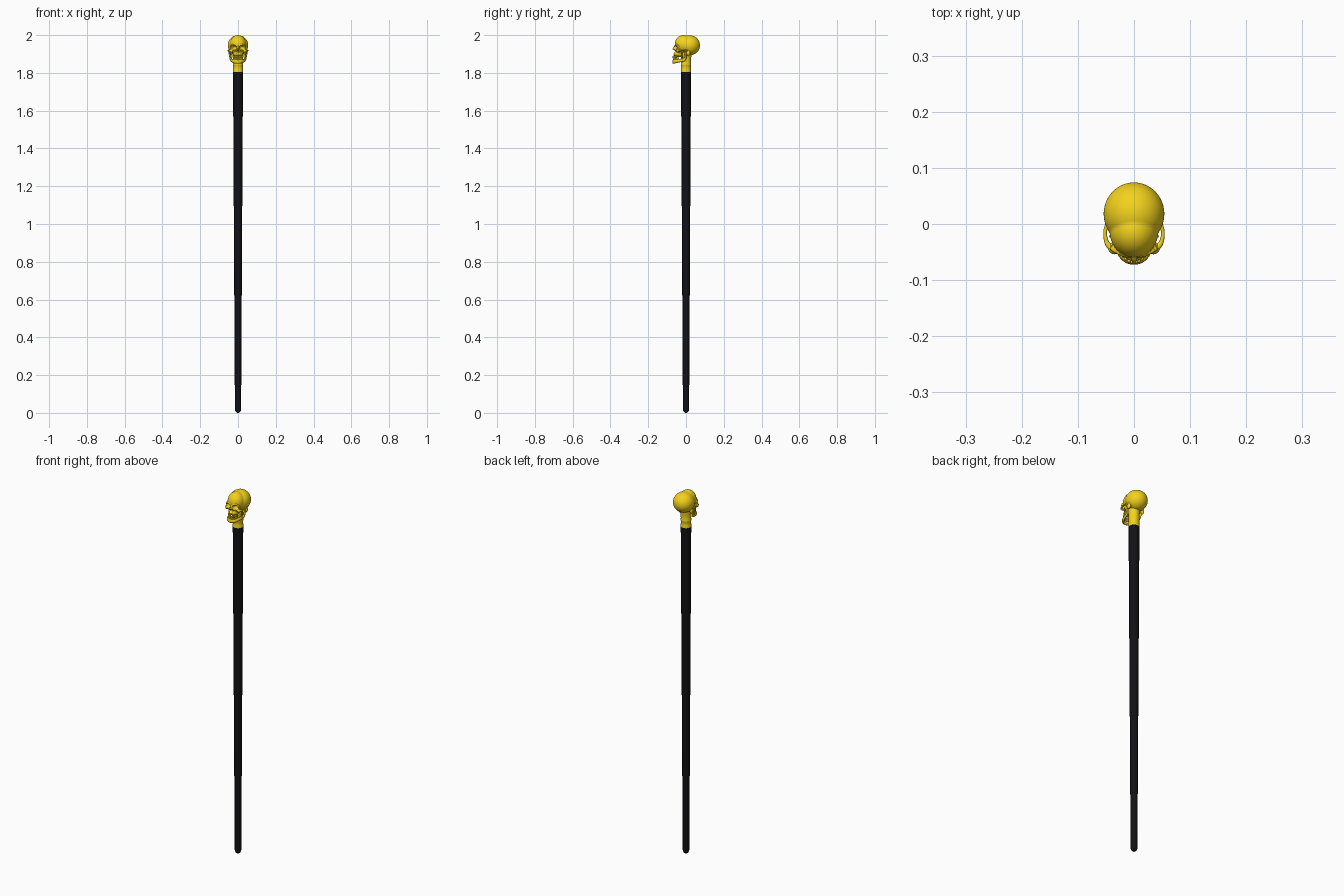
import bpy, bmesh, math
from mathutils import Matrix

if "Cube" in bpy.data.objects:
    bpy.data.objects.remove(bpy.data.objects["Cube"])


def material(name, color):
    m = bpy.data.materials.new(name)
    m.diffuse_color = color
    m.use_nodes = True
    m.node_tree.nodes["Principled BSDF"].inputs["Base Color"].default_value = m.diffuse_color
    return m


gold = material("gold", (0.9, 0.65, 0.012, 1))
black = material("black", (0.006, 0.006, 0.007, 1))


def finish(bm, name, mat, angle=180):
    """Turn a bmesh into an object, smooth but sharp above the angle."""
    bm.normal_update()
    for f in bm.faces:
        f.smooth = True
    for e in bm.edges:
        if len(e.link_faces) == 2:
            e.smooth = e.calc_face_angle(0) < math.radians(angle)
    me = bpy.data.meshes.new(name)
    bm.to_mesh(me)
    bm.free()
    me.materials.append(mat)
    ob = bpy.data.objects.new(name, me)
    bpy.context.collection.objects.link(ob)
    return ob


def lathe(name, profile, mat, seg=32):
    bm = bmesh.new()
    rings = []
    for r, z in profile:
        rings.append([bm.verts.new((r * math.cos(2 * math.pi * i / seg),
                                    r * math.sin(2 * math.pi * i / seg), z))
                      for i in range(seg)])
    for a, b in zip(rings, rings[1:]):
        for i in range(seg):
            j = (i + 1) % seg
            bm.faces.new((a[i], a[j], b[j], b[i]))
    bm.faces.new(rings[0][::-1])
    bm.faces.new(rings[-1])
    return finish(bm, name, mat, 35)


def rod(name, paths, stretch=1.0):
    """Smooth rods through points (x, y, z, radius), stretched in z."""
    cu = bpy.data.curves.new(name, 'CURVE')
    cu.dimensions = '3D'
    cu.bevel_depth, cu.bevel_resolution, cu.use_fill_caps = 1.0, 4, True
    for pts in paths:
        sp = cu.splines.new('NURBS')
        sp.points.add(len(pts) - 1)
        for p, (x, y, z, r) in zip(sp.points, pts):
            p.co = (x, y, z / stretch, 1)
            p.radius = r
        sp.order_u, sp.use_endpoint_u, sp.resolution_u = 3, True, 8
    cu.materials.append(gold)
    ob = bpy.data.objects.new(name, cu)
    ob.scale.z = stretch
    bpy.context.collection.objects.link(ob)


def flip(pts):
    return [(-p[0], *p[1:]) for p in pts]


# tapered shaft with rounded tip
tip = [(0.0165 * math.sin(t * math.pi / 12), 0.02 - 0.02 * math.cos(t * math.pi / 12))
       for t in range(1, 7)]
lathe("shaft", tip + [(0.0265, 1.81)], black)

# gold neck socket
lathe("neck", [(0.0272, 1.806), (0.0272, 1.815), (0.0262, 1.818), (0.0258, 1.838),
               (0.0272, 1.841), (0.0272, 1.846), (0.026, 1.849), (0.027, 1.875),
               (0.03, 1.91)], gold)

# skull masses as ellipsoids (centre, radii), given for the +x half only
C = (0, 0, 1.935)
masses = [((0, 0.018, 1.946), (0.054, 0.056, 0.053)),         # braincase
          ((0, -0.014, 1.951), (0.043, 0.0455, 0.0485)),      # forehead
          ((0, -0.036, 1.901), (0.026, 0.03, 0.018)),         # upper jaw
          ((0, -0.03, 1.918), (0.034, 0.027, 0.024)),         # mid face
          ((0, -0.056, 1.931), (0.006, 0.012, 0.014)),        # nose bridge
          ((0, -0.063, 1.926), (0.0045, 0.008, 0.006)),
          ((0.035, -0.043, 1.917), (0.011, 0.011, 0.009)),    # cheekbone
          ((0.042, 0.012, 1.905), (0.008, 0.01, 0.016))]      # bone behind ear
for i in range(14):                                           # eye rim
    a = 2 * math.pi * i / 14
    x = 0.0215 + 0.0165 * math.cos(a)
    masses.append(((x, -0.056 + 9 * x * x, 1.934 + 0.0145 * math.sin(a)),
                   (0.0055, 0.0055, 0.005)))
hollows = [((0.0215, -0.06, 1.934), (0.0145, 0.026, 0.0122)),  # eye socket
           ((0.0035, -0.066, 1.911), (0.0052, 0.017, 0.0085))]  # nose opening


def ray_hit(d, shape):
    """Entry and exit distance of a ray from C through an ellipsoid."""
    c, r = shape
    o = [(C[i] - c[i]) / r[i] for i in range(3)]
    v = [d[i] / r[i] for i in range(3)]
    a = v[0] * v[0] + v[1] * v[1] + v[2] * v[2]
    b = o[0] * v[0] + o[1] * v[1] + o[2] * v[2]
    k = b * b - a * (o[0] * o[0] + o[1] * o[1] + o[2] * o[2] - 1)
    if k < 0:
        return None
    k = math.sqrt(k)
    return (-b - k) / a, (-b + k) / a


# skull: a ball whose points are pushed out to the masses and into the hollows
bm = bmesh.new()
bmesh.ops.create_icosphere(bm, subdivisions=7, radius=1)
K = 0.003
for v in bm.verts:
    n = v.co.normalized()
    d = (abs(n.x), n.y, n.z)
    t = 0.0
    for m in (masses if n.y < 0.7 else masses[:2]):
        h = ray_hit(d, m)
        if h and h[1] > 0:
            blend = max(K - abs(t - h[1]), 0)
            t = max(t, h[1]) + blend * blend / (4 * K)
    for m in hollows:
        h = ray_hit(d, m)
        if h and 0 < h[0] < t < h[1]:
            t = h[0]
    v.co = [C[i] + n[i] * t for i in range(3)]
bmesh.ops.smooth_vert(bm, verts=bm.verts, factor=0.5,
                      use_axis_x=True, use_axis_y=True, use_axis_z=True)
finish(bm, "skull", gold)

# cheek arches
arch = [(0.038, -0.045, 1.918, 0.006), (0.048, -0.037, 1.917, 0.0045),
        (0.0515, -0.022, 1.918, 0.0032), (0.0515, -0.008, 1.919, 0.0032),
        (0.043, 0.008, 1.92, 0.005)]
rod("cheek_arches", [arch, flip(arch)])

# lower jaw: rising branches, body and chin
half = [(0.045, 0.0, 1.918, 0.0045), (0.044, -0.002, 1.9, 0.005),
        (0.038, -0.004, 1.869, 0.0055), (0.032, -0.03, 1.866, 0.0055),
        (0.025, -0.052, 1.861, 0.006), (0.011, -0.066, 1.86, 0.0065)]
rod("jaw", [half + flip(half)[::-1]], 1.6)
prong = [(0.035, -0.02, 1.868, 0.004), (0.038, -0.02, 1.888, 0.004),
         (0.042, -0.022, 1.91, 0.0025)]
rod("jaw_prongs", [prong, flip(prong)])

# chin bump and two rows of teeth
bm = bmesh.new()
bmesh.ops.create_uvsphere(bm, u_segments=20, v_segments=12, radius=1,
                          matrix=Matrix.Translation((0, -0.065, 1.856))
                          @ Matrix.Diagonal((0.012, 0.0075, 0.007, 1)))
finish(bm, "chin", gold)
bm = bmesh.new()
for z, rx, ry, h in ((1.8845, 0.0265, 0.041, 0.0068), (1.8725, 0.0255, 0.0395, 0.006)):
    for i in range(12):
        a = math.radians((i - 5.5) * 12.5)
        m = (Matrix.Translation((rx * math.sin(a), -0.027 - ry * math.cos(a), z))
             @ Matrix.Rotation(a, 4, 'Z') @ Matrix.Diagonal((0.0036, 0.0034, h, 1)))
        bmesh.ops.create_uvsphere(bm, u_segments=12, v_segments=8, radius=1, matrix=m)
finish(bm, "teeth", gold)
